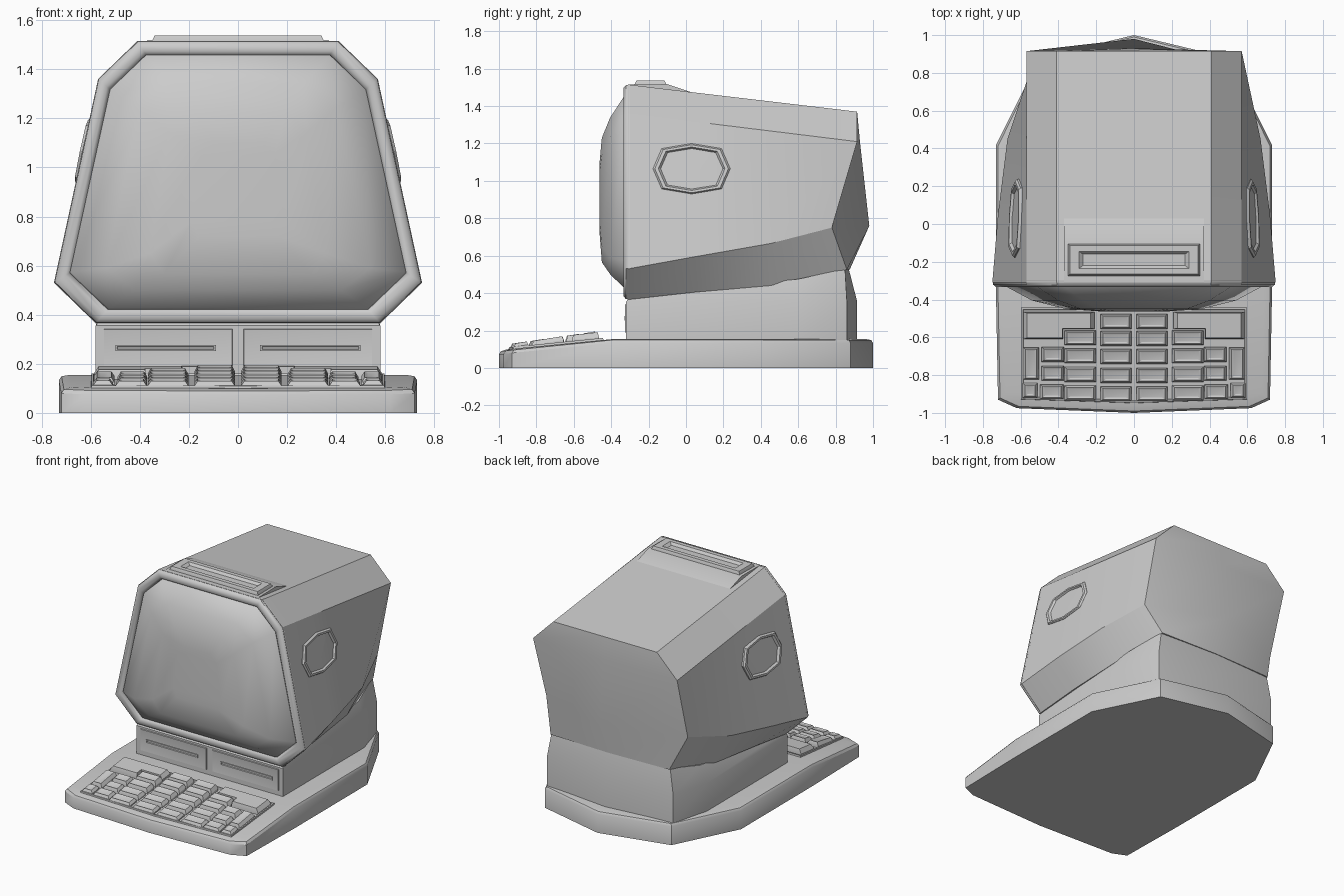
import bpy, bmesh, math
from mathutils import Vector

cube = bpy.data.objects.get("Cube")
if cube:
    bpy.data.objects.remove(cube, do_unlink=True)

GREY = (0.6, 0.6, 0.6, 1)
mat = bpy.data.materials.new("light_grey")
mat.use_nodes = True
mat.diffuse_color = GREY
mat.node_tree.nodes["Principled BSDF"].inputs["Base Color"].default_value = GREY


def build(name, stacks, angle=25):
    """Each stack is a list of matching rings, bridged in order and capped at both ends."""
    bm = bmesh.new()
    for rings in stacks:
        rows = [[bm.verts.new(p) for p in ring] for ring in rings]
        m = len(rows[0])
        for low, high in zip(rows, rows[1:]):
            for i in range(m):
                j = (i + 1) % m
                bm.faces.new((low[i], low[j], high[j], high[i]))
        for row in (rows[0], rows[-1]):
            for i in range(m // 2 - 1):
                bm.faces.new((row[i], row[i + 1], row[m - 2 - i], row[m - 1 - i]))
    bmesh.ops.remove_doubles(bm, verts=bm.verts[:], dist=1e-5)
    bmesh.ops.recalc_face_normals(bm, faces=bm.faces[:])
    mesh = bpy.data.meshes.new(name)
    bm.to_mesh(mesh)
    bm.free()
    mesh.materials.append(mat)
    obj = bpy.data.objects.new(name, mesh)
    bpy.context.collection.objects.link(obj)
    bpy.ops.object.select_all(action='DESELECT')
    obj.select_set(True)
    bpy.context.view_layer.objects.active = obj
    bpy.ops.object.shade_smooth_by_angle(angle=math.radians(angle))
    return obj


def mirrored(half):
    return list(half) + [(-p[0],) + tuple(p[1:]) for p in reversed(half)]


def rect(cx, cy, w, d):
    return [(cx + sx * w / 2, cy + sy * d / 2) for sx, sy in ((-1, -1), (1, -1), (1, 1), (-1, 1))]


def deck(y):
    """Height of the base's top surface, sloping down under the keyboard."""
    return 0.155 + 0.1 * min(0, y + 0.4)


# Base slab with softened top edge
outline = [(0, -1), (0.62, -0.975), (0.72, -0.93), (0.73, -0.4), (0.73, 0.42), (0.5, 0.88), (0, 1)]
build("base", [[
    mirrored([(x, y, 0) for x, y in outline]),
    mirrored([(x, y, deck(y) - 0.022) for x, y in outline]),
    mirrored([(x * 0.985, y * 0.99, deck(y) - 0.006) for x, y in outline]),
    mirrored([(x * 0.94, y * 0.96, deck(y * 0.96)) for x, y in outline]),
]], 35)

# Neck between the base and the monitor
foot = [(0.58, -0.32), (0.58, 0.6), (0.5, 0.86), (0, 0.915)]
build("neck", [[
    mirrored([(x, y, 0.14) for x, y in foot]),
    mirrored([(x, y, 0.355) for x, y in foot]),
    mirrored([(0.56, -0.3, 0.38), (0.535, 0.6, 0.475), (0.47, 0.85, 0.53), (0, 0.87, 0.53)]),
]])

# Monitor casing, from the bottom edge up to the roof
build("monitor_casing", [[
    mirrored([(0.58, -0.31, 0.365), (0.57, 0.05, 0.405), (0.55, 0.45, 0.44), (0.47, 0.86, 0.525), (0, 0.875, 0.525)]),
    mirrored([(0.75, -0.31, 0.53), (0.72, 0.05, 0.595), (0.67, 0.45, 0.665), (0.56, 0.78, 0.75), (0, 0.98, 0.76)]),
    mirrored([(0.57, -0.31, 1.36), (0.57, 0.05, 1.316), (0.57, 0.45, 1.267), (0.57, 0.915, 1.21), (0, 0.93, 1.21)]),
    mirrored([(0.41, -0.31, 1.515), (0.41, 0.05, 1.472), (0.41, 0.45, 1.425), (0.41, 0.915, 1.37), (0, 0.915, 1.37)]),
]])

# Bezel frame and bulging screen
face = [(0.41, 1.515), (0.57, 1.36), (0.75, 0.53), (0.58, 0.365)]


def frame(inset, y):
    """Octagonal front outline shrunk by an inset."""
    sx, sz = 1 - inset / 0.66, 1 - inset / 0.575
    return mirrored([(x * sx, y, 0.94 + (z - 0.94) * sz) for x, z in face])


build("bezel", [[frame(0, -0.3), frame(0.004, -0.322), frame(0.018, -0.334),
                 frame(0.042, -0.334), frame(0.056, -0.322), frame(0.058, -0.312)]], 40)
build("screen", [[
    frame(0.055, -0.31),
    frame(0.062, -0.33),
    mirrored([(x, -0.405, z) for x, z in ((0.27, 1.34), (0.4, 1.24), (0.54, 0.59), (0.42, 0.5))]),
    mirrored([(x, -0.45, z) for x, z in ((0.19, 1.23), (0.28, 1.14), (0.36, 0.65), (0.3, 0.565))]),
    mirrored([(x, -0.462, z) for x, z in ((0.1, 1.1), (0.15, 1.05), (0.19, 0.78), (0.16, 0.72))]),
]], 60)

# Raised slot on the roof
slot = []
for w, d, z in ((0.7, 0.17, 1.48), (0.7, 0.17, 1.515), (0.68, 0.15, 1.537),
                (0.58, 0.09, 1.537), (0.54, 0.06, 1.52)):
    slot.append([(x, y, z) for x, y in rect(0, -0.19, w, d)])
build("roof_slot", [slot])
build("roof_slot_mount", [[
    [(s * 0.37, y, z) for y, z in ((-0.31, 1.48), (-0.31, 1.515), (-0.1, 1.517), (0.03, 1.474), (0.03, 1.45), (-0.15, 1.45))]
    for s in (-1, 1)]])


# Octagonal vents following the slope of the sides
def side_x(y, z):
    low = 0.735 - 0.1 * (y + 0.18)
    t = (1.34 - 0.123 * (y + 0.15) - z) / (0.77 - 0.3 * (y + 0.15))
    return 0.57 + (low - 0.57) * t


oval = [(0.207, 0), (0.16, 0.108), (0, 0.135), (-0.16, 0.108),
        (-0.207, 0), (-0.16, -0.108), (0, -0.135), (0.16, -0.108)]
for side, s in (("left", 1), ("right", -1)):
    rings = []
    for k, lift in ((1, -0.03), (1, 0.006), (0.95, 0.016), (0.86, 0.016), (0.8, 0.002)):
        pts = [(0.03 + a * k, 1.065 + b * k) for a, b in oval]
        rings.append([(s * (side_x(y, z) + lift), y, z) for y, z in pts])
    build(side + "_vent", [rings])

# Two drive panels with slim slots on the neck
panels, slots = [], []
for s in (-1, 1):
    panels.append([[(x, y, z) for x, z in rect(s * 0.285, 0.265, w, h)]
                   for w, h, y in ((0.53, 0.16, -0.31), (0.52, 0.15, -0.326), (0.48, 0.1, -0.322))])
    slots.append([[(x, y, z) for x, z in rect(s * 0.295, 0.265, w, h)]
                  for w, h, y in ((0.41, 0.024, -0.315), (0.41, 0.024, -0.329), (0.395, 0.012, -0.329), (0.39, 0.008, -0.322))])
build("drive_panels", panels)
build("drive_slots", slots)

# Keyboard tray with a thin raised rim
tray = []
for inset, lift in ((0, -0.02), (0.003, 0.01), (0.012, 0.01), (0.016, 0.003)):
    half = [(0, -0.95 + inset), (0.6 - inset, -0.93 + inset), (0.6 - inset, -0.44 - inset), (0, -0.44 - inset)]
    tray.append(mirrored([(x, y, deck(y) + lift) for x, y in half]))
build("keyboard_tray", [tray])


# Keys: tapered blocks with dished tops, rows bowed towards the front
def key(x, y, w, d):
    bow = -0.022 * (1 - (x / 0.6) ** 2)
    h = 0.026 + 0.045 * (y + 0.95)
    rings = []
    for inset, lift in ((0, -0.01), (0, h * 0.4), (0.013, h), (0.028, h - 0.005)):
        pts = rect(x, y + bow, w - 2 * inset, d - 1.4 * inset)
        rings.append([(px, py, deck(py) + lift + 0.06 * (py - y - bow)) for px, py in pts])
    return rings


layout = {-0.495: ((0.095, 0.165),),
          -0.585: ((0.095, 0.165), (0.285, 0.165)),
          -0.68: ((0.095, 0.165), (0.285, 0.165), (0.43, 0.12)),
          -0.78: ((0.095, 0.165), (0.285, 0.165), (0.43, 0.12)),
          -0.878: ((0.095, 0.165), (0.285, 0.165), (0.435, 0.125), (0.55, 0.08))}
keys = [key(s * x, y, w, 0.078) for y, row in layout.items() for x, w in row for s in (-1, 1)]
keys += [key(s * 0.545, -0.735, 0.085, 0.17) for s in (-1, 1)]
build("keys", keys)

# L-shaped corner keys
ell = [(0.21, -0.555), (0.375, -0.555), (0.375, -0.61), (0.585, -0.61), (0.585, -0.465), (0.21, -0.465)]
corner = []
for s in (-1, 1):
    corner.append([[(s * (0.41 + (x - 0.41) * k), -0.535 + (y + 0.535) * k, deck(y) + lift) for x, y in ell]
                   for k, lift in ((1, -0.01), (1, 0.015), (0.9, 0.042))])
build("corner_keys", corner)
